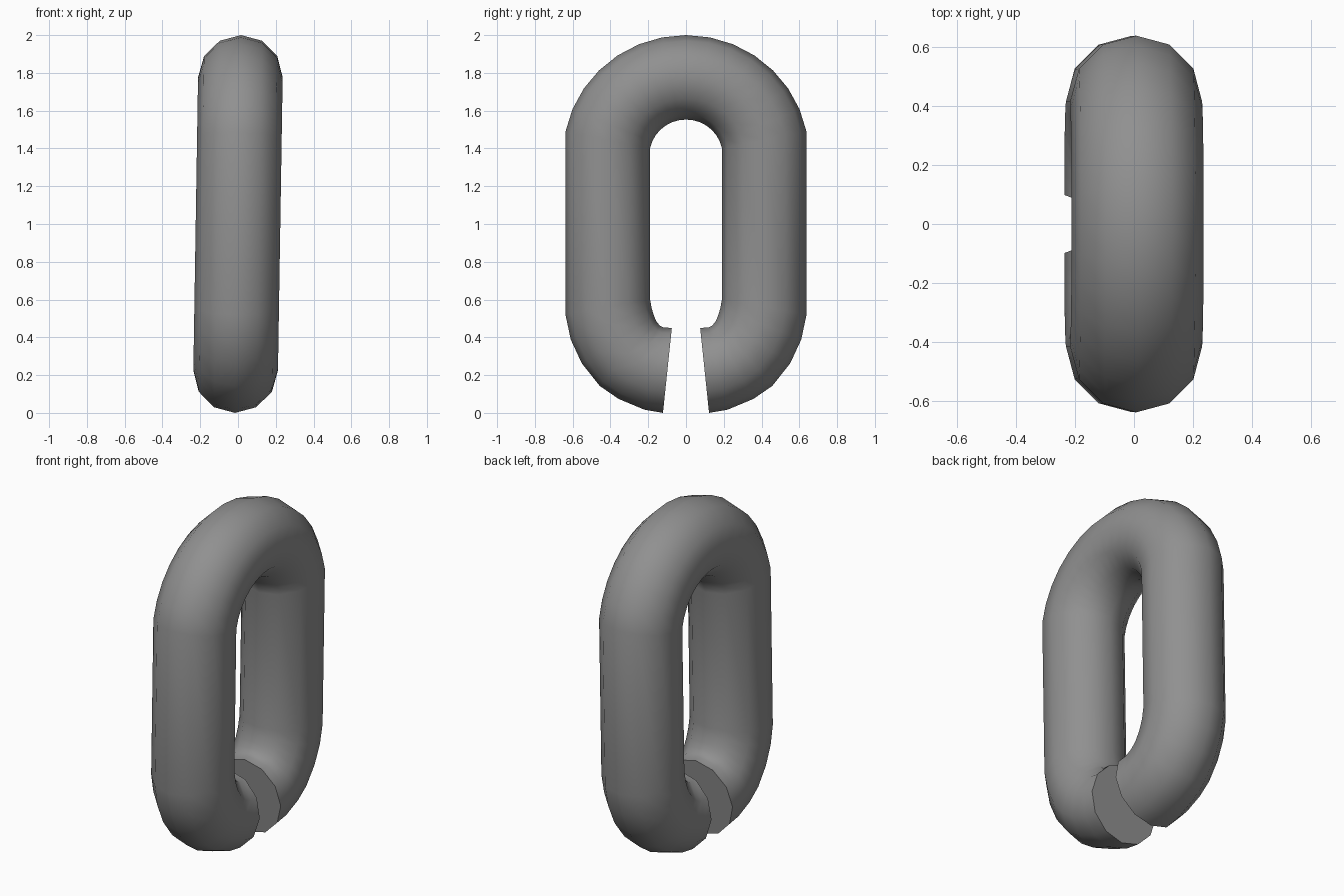
import bpy, bmesh, math
from mathutils import Vector

if "Cube" in bpy.data.objects:
    bpy.data.objects.remove(bpy.data.objects["Cube"])

SIDES = 12
RADIUS = 0.224      # half thickness across x
LEAN = 0.016        # slight sideways lean of the whole link

# Half profile (y, z): inner and outer edge of each ring, from the open end up
outer = [(.122, .0), (.22, .017), (.357, .074), (.457, .143),
         (.552, .263), (.61, .388), (.638, .52)]
inner = [(.075, .45), (.12, .452), (.14, .463), (.157, .485),
         (.17, .515), (.182, .555), (.19, .60)]
half = list(zip(inner, outer))

# Rounded top bend
for k in range(7, -1, -1):
    a = math.radians(11.25 * k)
    half.append(tuple((r * math.sin(a) * 1.022, 1.363 + r * math.cos(a))
                      for r in (0.19, 0.637)))

# Mirror the half to the other side of the gap
rings = half + [((-i[0], i[1]), (-o[0], o[1])) for i, o in reversed(half[:-1])]

# Skin the rings into an open chain link
bm = bmesh.new()
loops = []
for i, o in rings:
    i, o = Vector(i), Vector(o)
    mid, arm = (i + o) / 2, (o - i) / 2
    loop = []
    for s in range(SIDES):
        t = math.tau * s / SIDES
        p = mid + arm * math.cos(t)
        loop.append(bm.verts.new((RADIUS * math.sin(t) + LEAN * (p.y - 1), p.x, p.y)))
    loops.append(loop)
for a, b in zip(loops, loops[1:]):
    for s in range(SIDES):
        n = (s + 1) % SIDES
        bm.faces.new((a[s], a[n], b[n], b[s]))

# Flat cut ends
bm.faces.new(loops[0])
bm.faces.new(loops[-1])
bmesh.ops.recalc_face_normals(bm, faces=bm.faces[:])

mesh = bpy.data.meshes.new("chain_link")
bm.to_mesh(mesh)
bm.free()
link = bpy.data.objects.new("chain_link", mesh)
bpy.context.collection.objects.link(link)

# Dark grey metal
metal = bpy.data.materials.new("dark_metal")
metal.diffuse_color = (0.28, 0.28, 0.28, 1)
metal.use_nodes = True
metal.node_tree.nodes["Principled BSDF"].inputs["Base Color"].default_value = metal.diffuse_color
mesh.materials.append(metal)

bpy.context.view_layer.objects.active = link
link.select_set(True)
bpy.ops.object.shade_smooth_by_angle(angle=math.radians(50))
